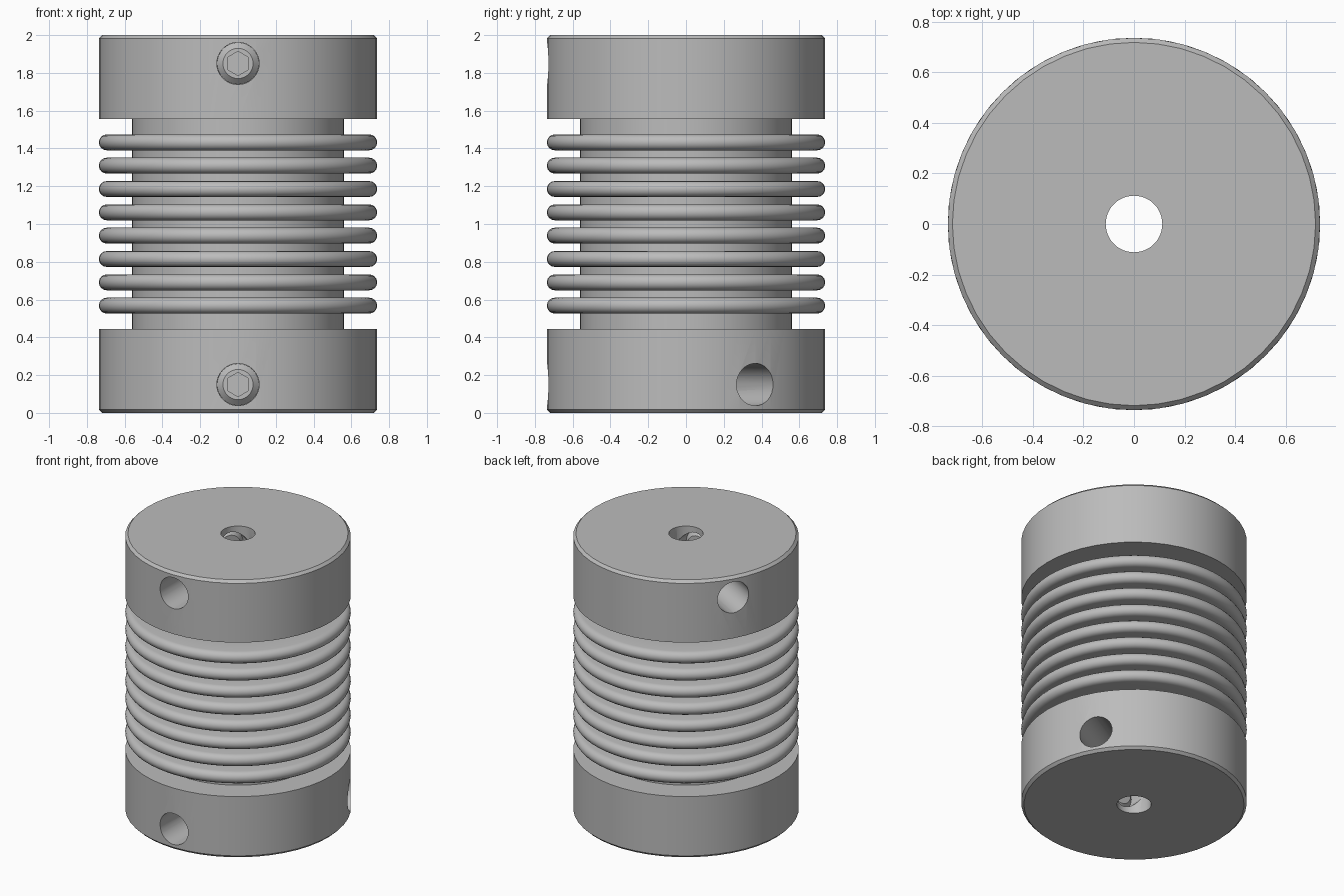
import bpy, bmesh
from math import sin, cos, pi, radians
from mathutils import Matrix

if "Cube" in bpy.data.objects:
    bpy.data.objects.remove(bpy.data.objects["Cube"], do_unlink=True)

metal = bpy.data.materials.new("metal_grey")
metal.use_nodes = True
GREY = (0.5, 0.5, 0.5, 1)
metal.diffuse_color = GREY
metal.node_tree.nodes["Principled BSDF"].inputs["Base Color"].default_value = GREY

R, BORE, HOLE, NECK = 0.737, 0.112, 0.112, 0.56
HUB_H, BEVEL = 0.445, 0.018


def lathe(name, profile, steps, matrix=Matrix()):
    """Spin a closed (radius, height) loop around z."""
    bm = bmesh.new()
    verts = [bm.verts.new((r, 0, z)) for r, z in profile]
    for a, b in zip(verts, verts[1:] + verts[:1]):
        if a.co.x > 0 or b.co.x > 0:
            bm.edges.new((a, b))
    bmesh.ops.spin(bm, geom=bm.verts[:] + bm.edges[:], axis=(0, 0, 1), cent=(0, 0, 0),
                   angle=2 * pi, steps=steps)
    bmesh.ops.remove_doubles(bm, verts=bm.verts, dist=1e-5)
    bmesh.ops.recalc_face_normals(bm, faces=bm.faces)
    bm.transform(matrix)
    mesh = bpy.data.meshes.new(name)
    bm.to_mesh(mesh)
    bm.free()
    mesh.materials.append(metal)
    obj = bpy.data.objects.new(name, mesh)
    bpy.context.collection.objects.link(obj)
    return obj


def activate(obj):
    bpy.ops.object.select_all(action='DESELECT')
    obj.select_set(True)
    bpy.context.view_layer.objects.active = obj


def cut(obj, cutter):
    mod = obj.modifiers.new("cut", 'BOOLEAN')
    mod.operation, mod.solver, mod.object = 'DIFFERENCE', 'EXACT', cutter
    activate(obj)
    bpy.ops.object.modifier_apply(modifier=mod.name)
    bpy.data.objects.remove(cutter, do_unlink=True)


def smooth(obj):
    activate(obj)
    bpy.ops.object.shade_smooth_by_angle(angle=radians(30))


def outward(angle, z):
    """Point local z radially outward at the given angle and height."""
    return (Matrix.Translation((0, 0, z)) @ Matrix.Rotation(radians(angle + 90), 4, 'Z')
            @ Matrix.Rotation(pi / 2, 4, 'X'))


def rod(name, r, z0, z1, steps, matrix):
    return lathe(name, [(0, z0), (r, z0), (r, z1), (0, z1)], steps, matrix)


# Clamping hubs, each with two radial screw holes and recessed socket screws
for label, flip, angles in (("bottom", False, (-90, 30)), ("top", True, (-90, 150))):
    profile = [(BORE, 0), (R - BEVEL, 0), (R, BEVEL), (R, HUB_H), (BORE, HUB_H)]
    if flip:
        profile = [(r, 2 - z) for r, z in profile]
    z = 1.85 if flip else 0.15
    hub = lathe(label + "_hub", profile, 48)
    for i, angle in enumerate(angles):
        axis = outward(angle, z)
        cut(hub, rod("hole_cutter", HOLE, 0, 0.9, 32, axis))
        screw = lathe(f"{label}_set_screw_{i + 1}",
                      [(0, 0.13), (0.08, 0.13), (0.111, 0.16), (0.111, 0.29),
                       (0.08, 0.32), (0, 0.32)], 32, axis)
        cut(screw, rod("hex_cutter", 0.064, 0.24, 0.4, 6,
                       axis @ Matrix.Rotation(radians(30), 4, 'Z')))
        smooth(screw)
    smooth(hub)

# Bellows: hollow tube with evenly spaced round-edged fins
FINS, PITCH, FIN_R = 8, 0.1235, 0.042
outline = [(NECK, HUB_H - 0.01)]
for i in range(FINS):
    zc = 1 + (i - (FINS - 1) / 2) * PITCH
    outline.append((NECK, zc - FIN_R))
    for k in range(9):
        a = -pi / 2 + pi * k / 8
        outline.append((R - FIN_R + FIN_R * cos(a), zc + FIN_R * sin(a)))
    outline.append((NECK, zc + FIN_R))
outline += [(NECK, 2 - HUB_H + 0.01), (NECK - 0.06, 2 - HUB_H + 0.01), (NECK - 0.06, HUB_H - 0.01)]
smooth(lathe("bellows", outline, 64))
